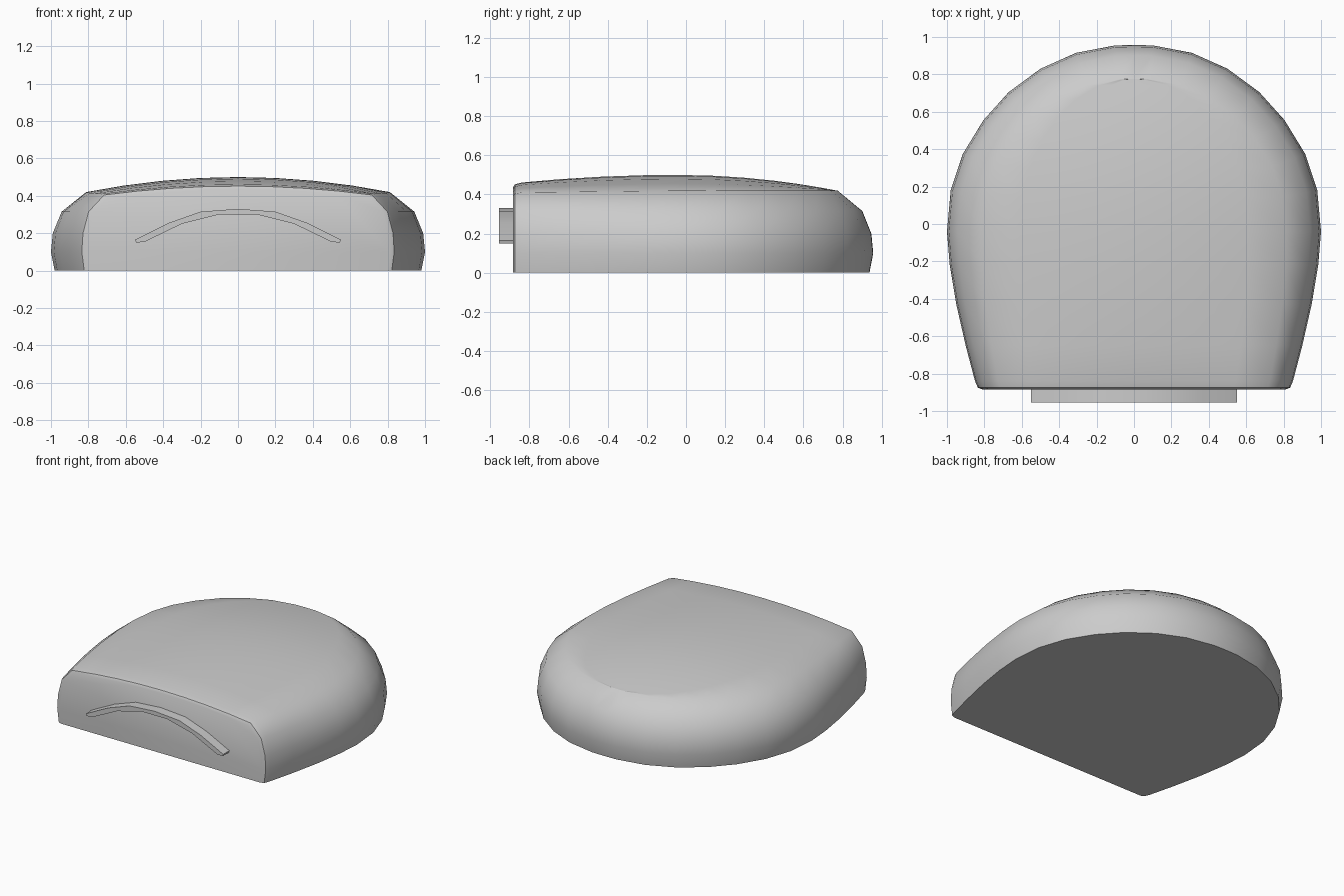
import bpy, bmesh, math

cube = bpy.data.objects.get("Cube")
if cube:
    bpy.data.objects.remove(cube, do_unlink=True)

# One grey for everything
grey = bpy.data.materials.new("plain grey")
grey.use_nodes = True
colour = (0.6, 0.6, 0.6, 1)
grey.diffuse_color = colour
grey.node_tree.nodes["Principled BSDF"].inputs["Base Color"].default_value = colour


def finish(name, bm, angle):
    bmesh.ops.remove_doubles(bm, verts=bm.verts, dist=0.0005)
    bmesh.ops.recalc_face_normals(bm, faces=bm.faces)
    mesh = bpy.data.meshes.new(name)
    bm.to_mesh(mesh)
    bm.free()
    mesh.materials.append(grey)
    obj = bpy.data.objects.new(name, mesh)
    bpy.context.collection.objects.link(obj)
    bpy.ops.object.select_all(action="DESELECT")
    obj.select_set(True)
    bpy.context.view_layer.objects.active = obj
    bpy.ops.object.shade_smooth_by_angle(angle=math.radians(angle))
    return obj


# Right half of the plan outline, from the flat front round to the back
OUTLINE = [(0.81, -0.885), (0.835, -0.875), (0.85, -0.84), (0.9, -0.65),
           (0.95, -0.43), (0.985, -0.22), (1, -0.04), (0.98, 0.18),
           (0.915, 0.375), (0.805, 0.555), (0.67, 0.705), (0.5, 0.83),
           (0.31, 0.915), (0.1, 0.955), (0, 0.957)]
# Wall levels: height and plan scale
LEVELS = [(0, 0.98), (0.1, 1), (0.2, 0.99), (0.315, 0.942), (0.42, 0.81)]
DOME = [0.75, 0.5, 0.25, 0]


def section(x, y):
    """Half of one cross-section, from the base up to the crown."""
    front = max(0, -y) / 0.885
    lip = 0.022 if y < -0.88 else 0.006 if y < -0.87 else 0
    points = []
    for z, scale in LEVELS:
        s = 1 - (1 - scale) * (1 - 0.25 * front)
        drop = lip if z > 0.4 else 0
        points.append((x * s, y * scale if y > 0 else y,
                       z - 0.01 * front * (z > 0.4) - drop))
    edge_x, edge_y, edge_z = points[-1]
    t = (edge_y + 0.05) / 0.82
    crown = 0.5 - (0.08 if t > 0 else 0.042) * t * t - lip
    for f in DOME:
        points.append((edge_x * f, edge_y,
                       edge_z + (crown - edge_z) * (1 - f * f)))
    return points


# Domed body: cross-sections joined from front to back
bm = bmesh.new()
rings = []
for x, y in OUTLINE:
    half = section(x, y)
    loop = half + [(-a, b, c) for a, b, c in reversed(half[:-1])]
    rings.append([bm.verts.new(p) for p in loop])
for a, b in zip(rings, rings[1:]):
    for i in range(len(a)):
        j = (i + 1) % len(a)
        bm.faces.new((a[i], a[j], b[j], b[i]))
bm.faces.new(rings[0])
finish("domed_body", bm, 40)

# Arched handle on the flat front
UPPER = [(0.55, 0.165), (0.37, 0.255), (0.2, 0.315), (0, 0.33)]
LOWER = [(0.1, 0.3), (0.3, 0.25), (0.5, 0.153), (0.545, 0.15)]
arch = UPPER + [(-x, z) for x, z in reversed(UPPER[:-1])]
arch += [(-x, z) for x, z in reversed(LOWER)] + LOWER
bm = bmesh.new()
face = bm.faces.new([bm.verts.new((x, -0.955, z)) for x, z in arch])
grown = bmesh.ops.extrude_face_region(bm, geom=[face])
for item in grown["geom"]:
    if isinstance(item, bmesh.types.BMVert):
        item.co.y = -0.88
finish("arched_handle", bm, 30)
